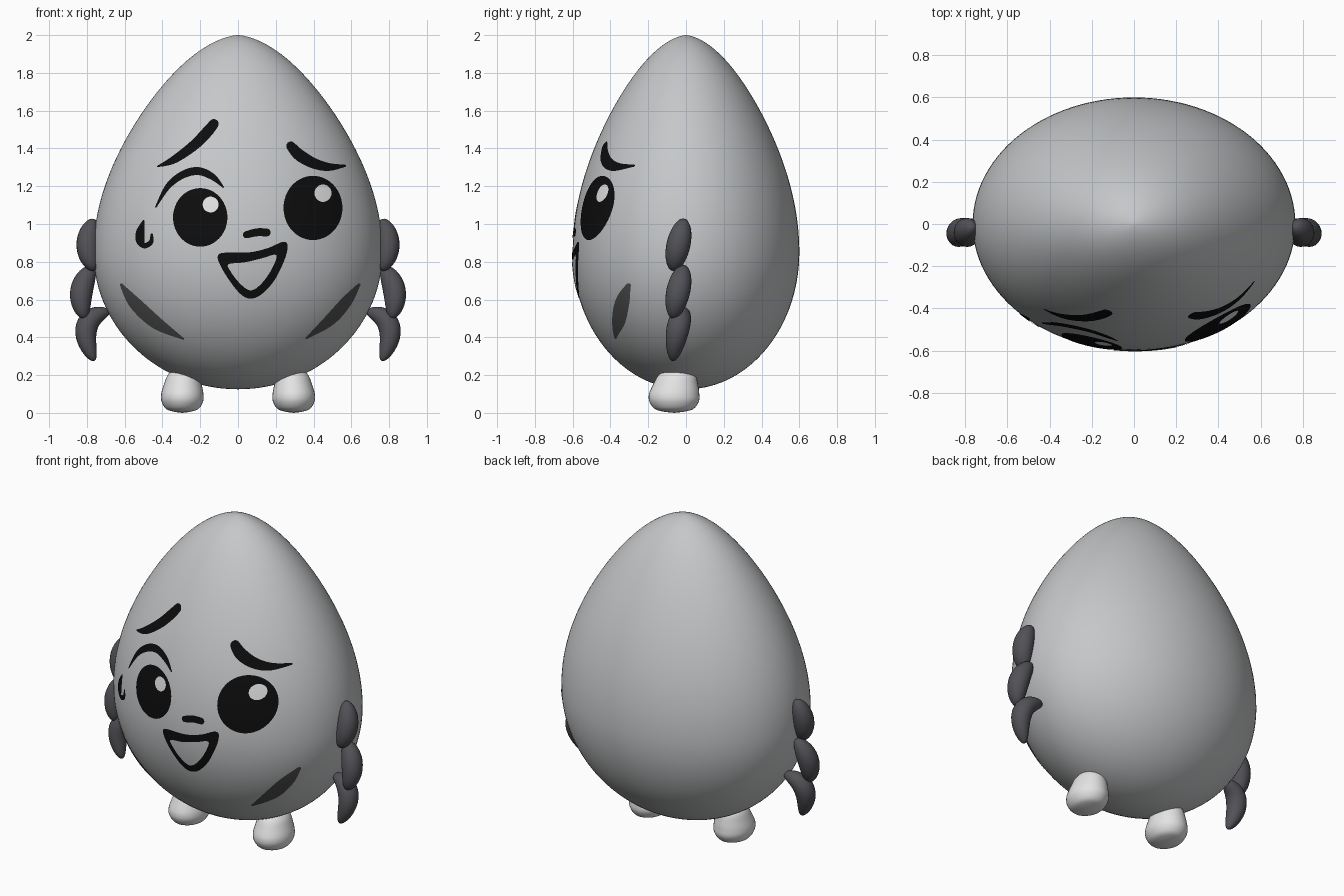
import bpy, bmesh, math
from mathutils import Vector

cube = bpy.data.objects.get("Cube")
if cube:
    bpy.data.objects.remove(cube, do_unlink=True)


def material(name, r, g, b):
    m = bpy.data.materials.new(name)
    m.use_nodes = True
    m.diffuse_color = (r, g, b, 1)
    bsdf = m.node_tree.nodes["Principled BSDF"]
    bsdf.inputs["Base Color"].default_value = (r, g, b, 1)
    bsdf.inputs["Roughness"].default_value = 0.6
    return m


SHELL = material("shell grey", .56, .57, .58)
PALE = material("pale grey", .77, .77, .77)
DARK = material("charcoal", .085, .083, .095)
CHEEK = material("cheek grey", .08, .08, .083)
BLACK = material("ink black", .004, .004, .004)

WIDTH, DEPTH, BELLY, LOW, HIGH = .765, .6, .85, .725, 1.15


def finish(bm, name, mat):
    mesh = bpy.data.meshes.new(name)
    bm.to_mesh(mesh)
    bm.free()
    mesh.materials.append(mat)
    for p in mesh.polygons:
        p.use_smooth = True
    obj = bpy.data.objects.new(name, mesh)
    bpy.context.collection.objects.link(obj)
    return obj


def skin(name, rings, tip_a, tip_b, mat):
    """Closed surface through rings of points, with a point at each end."""
    bm = bmesh.new()
    rows = [[bm.verts.new(p) for p in ring] for ring in rings]
    n = len(rows[0])
    a, b = bm.verts.new(tip_a), bm.verts.new(tip_b)
    for i in range(n):
        j = (i + 1) % n
        bm.faces.new((a, rows[0][j], rows[0][i]))
        bm.faces.new((b, rows[-1][i], rows[-1][j]))
        for lo, hi in zip(rows, rows[1:]):
            bm.faces.new((lo[i], lo[j], hi[j], hi[i]))
    bmesh.ops.recalc_face_normals(bm, faces=bm.faces)
    return finish(bm, name, mat)


def circle(n):
    return [(math.cos(math.tau * i / n), math.sin(math.tau * i / n)) for i in range(n)]


def egg_radius(z):
    """Half width of the shell at a height, as a share of the widest."""
    if z < BELLY:
        return math.sqrt(max(0, 1 - ((BELLY - z) / LOW) ** 2))
    u = min(1, (z - BELLY) / HIGH)
    return (1 - u * u) ** (.86 - .22 * u * u)


def spline(points, closed=False, steps=8):
    """Smooth curve through the points."""
    pts = [Vector(p) for p in points]
    n = len(pts)
    out = []
    for i in range(n if closed else n - 1):
        if closed:
            a, b, c, d = (pts[(i + k) % n] for k in (-1, 0, 1, 2))
        else:
            a, b, c, d = (pts[min(max(i + k, 0), n - 1)] for k in (-1, 0, 1, 2))
        for s in range(steps):
            t = s / steps
            out.append(b + (c - a) * (t / 2) + (a * 2 - b * 5 + c * 4 - d) * (t * t / 2)
                       + (b * 3 - a - c * 3 + d) * (t ** 3 / 2))
    return out if closed else out + [pts[-1]]


def plate(name, outline, mat, lift=.004):
    """Flat outline in x and z, diced and wrapped on the front of the shell."""
    bm = bmesh.new()
    bm.faces.new([bm.verts.new((p[0], 0, p[1])) for p in outline])
    bmesh.ops.triangulate(bm, faces=bm.faces[:])
    for axis in (Vector((1, 0, 0)), Vector((0, 0, 1))):
        for k in range(-20, 50):
            bmesh.ops.bisect_plane(bm, geom=bm.verts[:] + bm.edges[:] + bm.faces[:],
                                   plane_co=axis * (k * .035 + .001), plane_no=axis)
    for v in bm.verts:
        r = WIDTH * egg_radius(v.co.z) + lift
        v.co.y = -DEPTH / WIDTH * math.sqrt(max(0, r * r - v.co.x ** 2))
    bm.normal_update()
    bmesh.ops.reverse_faces(bm, faces=[f for f in bm.faces if f.normal.y > 0])
    return finish(bm, name, mat)


def oval(name, x, z, rx, rz, mat, lift=.004):
    plate(name, [(x + rx * c, z + rz * s) for c, s in circle(48)], mat, lift)


def stroke(name, points, mat=BLACK):
    """Brush stroke; each point is x, z and half width."""
    path = spline(points)
    left, right, caps = [], [], []
    for i, p in enumerate(path):
        d = (path[min(i + 1, len(path) - 1)] - path[max(i - 1, 0)]).xy.normalized()
        side = Vector((-d.y, d.x)) * p.z
        left.append(p.xy + side)
        right.append(p.xy - side)
        if i in (0, len(path) - 1):
            sign = -1 if i == 0 else 1
            caps.append([p.xy + sign * (side * math.cos(a) + d * p.z * math.sin(a))
                         for a in (math.pi * k / 6 for k in range(1, 6))])
    plate(name, left + caps[1] + right[::-1] + caps[0], mat)


# Shell
heights = [BELLY - LOW * math.cos(math.pi / 2 * i / 30) for i in range(1, 30)]
heights += [BELLY + HIGH * math.sin(math.pi / 2 * i / 45) for i in range(45)]
skin("egg_body",
     [[(WIDTH * egg_radius(z) * c, DEPTH * egg_radius(z) * s, z) for c, s in circle(112)]
      for z in heights], (0, 0, BELLY - LOW), (0, 0, BELLY + HIGH), SHELL)


# Arms: three bent beans on each side
def bean(name, sign, top, bend, bottom, r=.06):
    a, b, c = (Vector((sign * x, y, z)) for (x, z), y in
               zip((top, bend, bottom), (-.01, -.04, -.07)))
    rings = []
    for i in range(1, 24):
        u = -math.cos(math.pi * i / 24)
        t = (u + 1) / 2
        p = a * (1 - t) ** 2 + b * (2 * t * (1 - t)) + c * t * t
        d = (b - a) * (1 - t) + (c - b) * t
        side = Vector((-d.z, 0, d.x)).normalized()
        out = d.cross(side).normalized()
        w = r * math.sqrt(1 - u * u)
        rings.append([p + side * (w * k) + out * (w * 1.05 * s) for k, s in circle(24)])
    skin(name, rings, a, c, DARK)


# Feet: rounded stubs that lean in under the shell
foot_profile = spline([(.04, .005), (.085, .02), (.11, .06), (.112, .1),
                       (.1, .15), (.085, .195), (.06, .225), (.03, .24)], steps=4)

for side, s in (("left", 1), ("right", -1)):
    bean(side + "_upper_arm", s, (.76, 1.025), (.83, .89), (.76, .755))
    bean(side + "_middle_arm", s, (.76, .775), (.87, .66), (.81, .5))
    bean(side + "_lower_arm", s, (.68, .535), (.88, .51), (.76, .275), .058)
    skin(side + "_foot",
         [[(s * (.295 - .05 * max(0, z - .1)) + r * c, -.063 + .15 * max(0, z - .1) + r * 1.19 * k, z)
           for c, k in circle(32)] for r, z in foot_profile],
         (s * .295, -.063, 0), (s * .288, -.042, .243), PALE)

# Eyes
oval("right_eye", -.2, 1.035, .144, .155, BLACK)
oval("right_eye_glint", -.145, 1.103, .042, .042, PALE, .007)
oval("left_eye", .397, 1.085, .156, .17, BLACK)
oval("left_eye_glint", .45, 1.163, .045, .046, PALE, .007)

# Brows and eyelid
stroke("right_brow", [(-.425, 1.305, .004), (-.34, 1.34, .02), (-.235, 1.415, .027),
                      (-.165, 1.485, .029), (-.128, 1.53, .026)])
stroke("left_brow", [(.28, 1.412, .025), (.325, 1.365, .031), (.4, 1.322, .028),
                     (.48, 1.302, .021), (.566, 1.308, .006)])
stroke("right_eyelid", [(-.435, 1.09, .004), (-.37, 1.2, .015), (-.29, 1.262, .02),
                        (-.21, 1.28, .021), (-.135, 1.25, .017), (-.078, 1.195, .004)])

# Nose, tear and cheek marks
stroke("nose", [(.045, .943, .019), (.1, .956, .021), (.152, .955, .021)])
stroke("tear", [(-.5, 1.015, .006), (-.527, .96, .012), (-.527, .91, .013),
                (-.495, .885, .014), (-.46, .905, .012), (-.457, .945, .006)])
stroke("right_cheek", [(-.618, .678, .008), (-.545, .58, .033),
                       (-.43, .475, .033), (-.29, .392, .005)], CHEEK)
stroke("left_cheek", [(.64, .678, .008), (.575, .59, .029),
                      (.485, .49, .03), (.362, .395, .005)], CHEEK)

# Mouth
plate("mouth_outline", spline([(-.105, .835), (-.07, .848), (.06, .85), (.16, .873), (.235, .905),
                               (.262, .89), (.25, .82), (.195, .705), (.125, .628), (.065, .605),
                               (.01, .632), (-.055, .715), (-.1, .795)], True, 4), BLACK)
plate("mouth_inside", spline([(-.05, .787), (.035, .797), (.125, .818), (.203, .836), (.178, .76),
                              (.125, .685), (.067, .648), (.01, .685), (-.04, .75)], True, 4),
      SHELL, .007)
